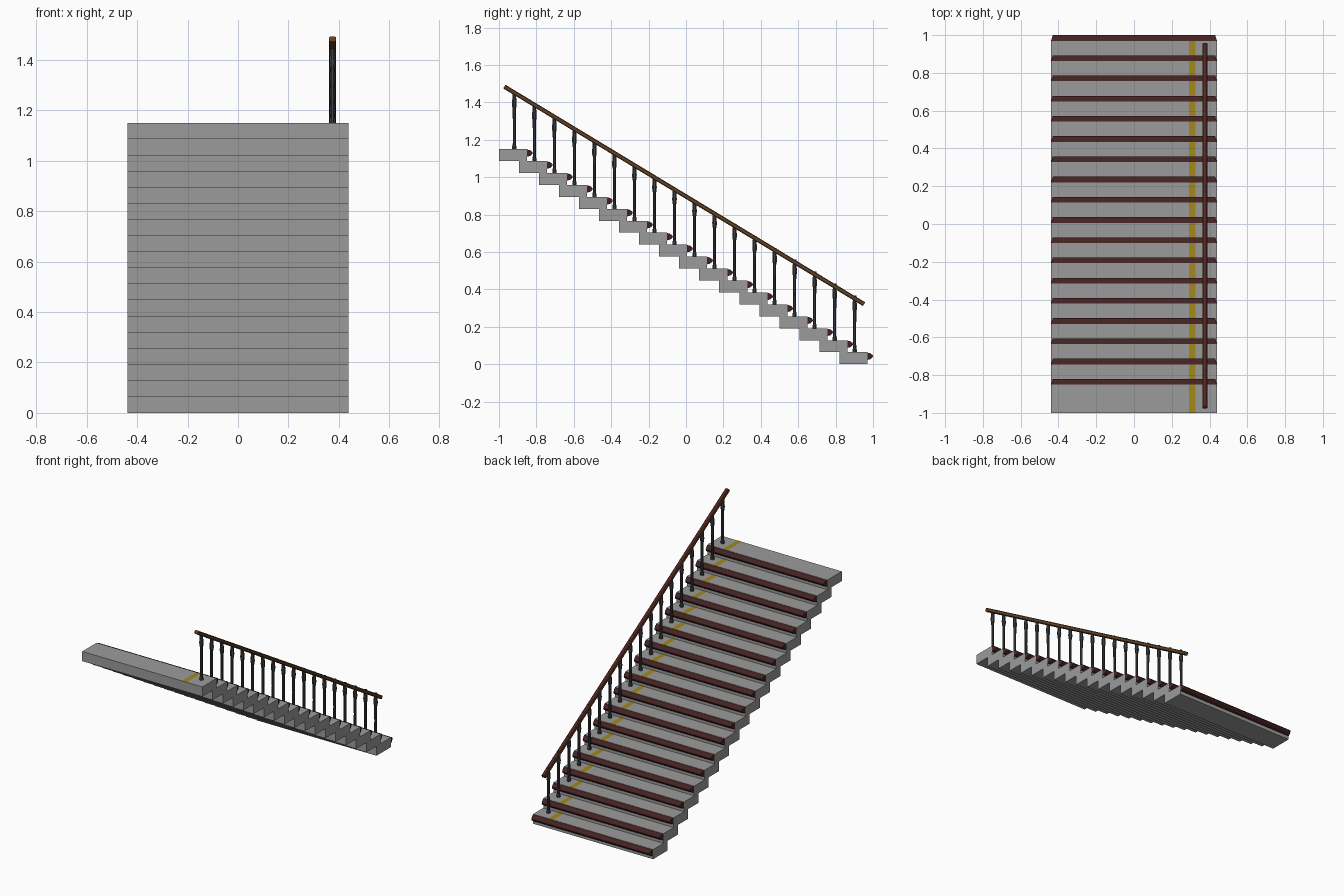
import bpy, bmesh, math
from mathutils import Vector

if "Cube" in bpy.data.objects:
    bpy.data.objects.remove(bpy.data.objects["Cube"])

N, HALF = 18, 0.439
RISE, DEPTH, NOSE = 1.15 / 18, 0.15, 0.03
RUN = (2 - DEPTH - NOSE) / (N - 1)
RAIL_X = 0.375

def material(name, color):
    m = bpy.data.materials.new(name)
    m.diffuse_color = (*color, 1)
    m.use_nodes = True
    m.node_tree.nodes["Principled BSDF"].inputs["Base Color"].default_value = m.diffuse_color
    return m

STONE = material("grey_stone", (0.33, 0.33, 0.33))
WOOD = material("dark_red_wood", (0.058, 0.016, 0.016))
RAILTOP = material("red_rail_top", (0.085, 0.016, 0.016))
RAILWOOD = material("brown_rail_wood", (0.12, 0.05, 0.018))
METAL = material("dark_metal", (0.05, 0.054, 0.058))
YELLOW = material("yellow", (0.36, 0.25, 0.01))

def mesh(name, verts, faces, mat, loc=(0, 0, 0)):
    me = bpy.data.meshes.new(name)
    me.from_pydata(verts, [], faces)
    me.materials.append(mat)
    ob = bpy.data.objects.new(name, me)
    ob.location = loc
    bpy.context.collection.objects.link(ob)
    return ob

def loft(name, rings, mat, loc=(0, 0, 0)):
    n = len(rings[0])
    verts = [v for r in rings for v in r]
    faces = [(k*n + i, k*n + (i+1) % n, (k+1)*n + (i+1) % n, (k+1)*n + i)
             for k in range(len(rings) - 1) for i in range(n)]
    faces += [tuple(reversed(range(n))), tuple(range(len(verts) - n, len(verts)))]
    ob = mesh(name, verts, faces, mat, loc)
    # consistent outward normals
    bm = bmesh.new()
    bm.from_mesh(ob.data)
    bmesh.ops.recalc_face_normals(bm, faces=bm.faces)
    bm.to_mesh(ob.data)
    bm.free()
    return ob

def rect(x0, x1, y0, y1, z):
    return [(x0, y0, z), (x1, y0, z), (x1, y1, z), (x0, y1, z)]

# (forward, height) section of the step nosing; its ends taper inwards
NOSING = [(0, .023), (.016, .027), (.027, .036), (NOSE, .043), (.027, .050), (.016, .058), (0, .062)]
# (radius, height) profile of a baluster
BALUSTER = [(.012, 0), (.012, .015), (.009, .024), (.0085, .12), (.0095, .215), (.0125, .228),
            (.0135, .245), (.012, .262), (.010, .29), (.010, .303)]

for i in range(N):
    y, top = -1 + i * RUN, RISE * (N - i)
    # step and flat strip on the tread
    loft(f"step_{i}", [rect(-HALF, HALF, y, y + DEPTH, z) for z in (top - RISE, top)], STONE)
    mesh(f"yellow_strip_{i}", rect(.292, .325, y, y + DEPTH, top + .001), [(0, 1, 2, 3)], YELLOW)
    # nosing
    rings = [[(s * (HALF - .3 * f), f, h) for f, h in NOSING] for s in (-1, 1)]
    loft(f"nosing_{i}", rings, WOOD, (0, y + DEPTH, top - RISE))
    # baluster
    angles = [a * math.pi / 4 + math.pi / 8 for a in range(8)]
    rings = [[(r * math.cos(a), r * math.sin(a), z) for a in angles] for r, z in BALUSTER]
    loft(f"baluster_{i}", rings, METAL, (RAIL_X, y + .082, top))

# handrail: flat-topped bar with chamfered edges, red on top and brown elsewhere
a, b = Vector((RAIL_X, -.971, 1.484)), Vector((RAIL_X, .952, .321))
side = Vector((1, 0, 0))
up = side.cross((b - a).normalized())
W, H, C = .013, .0115, .004
SECTION = [(W, C - H), (W, H - C), (W - C, H), (C - W, H), (-W, H - C), (-W, C - H), (C - W, -H), (W - C, -H)]
rail = loft("handrail", [[tuple(p + side * s + up * t) for s, t in SECTION] for p in (a, b)], RAILWOOD)
rail.data.materials.append(RAILTOP)
for poly in rail.data.polygons:
    if poly.normal.z > 0.7:
        poly.material_index = 1
